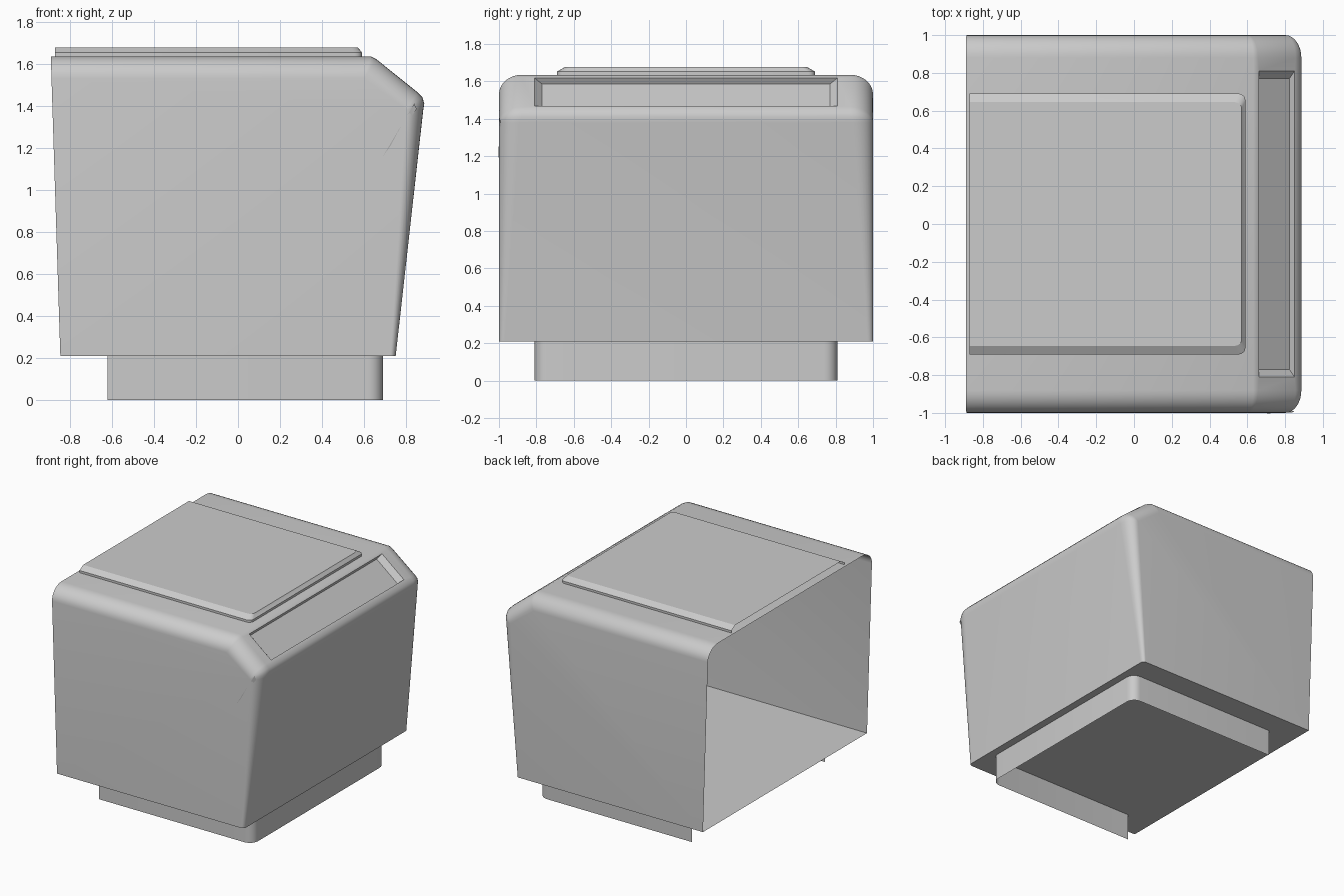
import bpy, bmesh, math

if "Cube" in bpy.data.objects:
    bpy.data.objects.remove(bpy.data.objects["Cube"])

grey = bpy.data.materials.new("plain grey")
grey.diffuse_color = (0.6, 0.6, 0.6, 1)
grey.use_nodes = True
grey.node_tree.nodes["Principled BSDF"].inputs["Base Color"].default_value = grey.diffuse_color


def finish(name, bm, fix_normals=True):
    bmesh.ops.remove_doubles(bm, verts=bm.verts, dist=0.0005)
    if fix_normals:
        bmesh.ops.recalc_face_normals(bm, faces=bm.faces)
    me = bpy.data.meshes.new(name)
    bm.to_mesh(me)
    bm.free()
    me.materials.append(grey)
    ob = bpy.data.objects.new(name, me)
    bpy.context.collection.objects.link(ob)
    bpy.ops.object.select_all(action='DESELECT')
    ob.select_set(True)
    bpy.context.view_layer.objects.active = ob
    bpy.ops.object.shade_smooth_by_angle(angle=math.radians(28))
    return ob


def u_outline(x0, x1, w, r, n=6):
    """U-shaped plan, open at the rear, with two rounded corners."""
    pts = [(x0, -w)]
    for s, a0 in ((-1, -90), (1, 0)):
        for i in range(n + 1):
            a = math.radians(a0 + 90 * i / n)
            pts.append((x1 - r + r * math.cos(a), s * (w - r) + r * math.sin(a)))
    return pts + [(x0, w)]


def skin(bm, rings):
    """Join successive open rows of vertices with quads."""
    for a, b in zip(rings, rings[1:]):
        for i in range(len(a) - 1):
            bm.faces.new((a[i], a[i + 1], b[i + 1], b[i]))


# Body shell: stations up the nose and back over the roof.
# Each is (outer point xz, inner corner point xz, corner width in y).
stations = [
    ((.750, .21), (.725, .21), .03),
    ((.881, 1.38), (.80, 1.38), .11),
    ((.886, 1.41), (.80, 1.38), .12),
    ((.877, 1.44), (.80, 1.38), .12),
    ((.855, 1.463), (.80, 1.38), .12),
    ((.657, 1.622), (.60, 1.53), .12),
    ((.632, 1.635), (.60, 1.53), .12),
    ((-.89, 1.635), (-.887, 1.53), .12),
]
N = 8
bm = bmesh.new()
rings = []
for (px, pz), (qx, qz), ry in stations:
    half = []
    for i in range(N + 1):
        t = math.pi / 2 * i / N
        s = math.sin(t)
        half.append((qx + (px - qx) * s, 1 - ry + ry * math.cos(t), qz + (pz - qz) * s))
    row = [(x, -y, z) for x, y, z in half] + half[::-1]
    rings.append([bm.verts.new(p) for p in row])
skin(bm, rings)
rear = [bm.verts.new((-.845, s, .21)) for s in (-1, 1)]
bm.faces.new(rings[0] + [rear[1], rear[0]])                     # floor
for k, v in ((0, rear[0]), (-1, rear[1])):                      # side walls
    loop = [rings[i][k] for i in (0, 1, 5, 7)] + [v]
    bm.faces.new(loop)
bmesh.ops.remove_doubles(bm, verts=bm.verts, dist=0.0005)
bmesh.ops.dissolve_degenerate(bm, edges=bm.edges, dist=0.0005)
bmesh.ops.recalc_face_normals(bm, faces=bm.faces)
# make sure the floor faces down
if min(bm.faces, key=lambda f: f.calc_center_median().z).normal.z > 0:
    bmesh.ops.reverse_faces(bm, faces=bm.faces)

# Sunken panel in the sloping brow
bm.faces.ensure_lookup_table()
brow = max((f for f in bm.faces if f.normal.x > .4 and f.normal.z > .6
            and abs(f.calc_center_median().y) < .01), key=lambda f: f.calc_area())
bmesh.ops.inset_region(bm, faces=[brow], thickness=.01)
for v in brow.verts:
    v.co.y = math.copysign(.81, v.co.y)
bmesh.ops.inset_region(bm, faces=[brow], thickness=.008, depth=-.035)
for v in brow.verts:
    v.co.y = math.copysign(.77, v.co.y)
finish("body_shell", bm, False)

# Base skirt: open wall under the body
bm = bmesh.new()
outline = u_outline(-.62, .69, .81, .07)
skin(bm, [[bm.verts.new((x, y, z)) for x, y in outline] for z in (0, .21)])
finish("base_skirt", bm, False)

# Raised roof panel with a chamfered rim
bm = bmesh.new()
rows = []
for z, w, x1 in ((1.635, .69, .59), (1.652, .69, .59), (1.678, .645, .57)):
    rows.append([bm.verts.new((x, y, z)) for x, y in u_outline(-.87, x1, w, .035, 4)])
skin(bm, rows)
bm.faces.new(rows[-1])
finish("roof_panel", bm, False)

# Thin sliver mark on the front side wall
bm = bmesh.new()
bm.faces.new([bm.verts.new(p) for p in
              ((.69, -1.003, 1.16), (.85, -.99, 1.385), (.838, -.998, 1.41))])
finish("side_sliver", bm, False)
